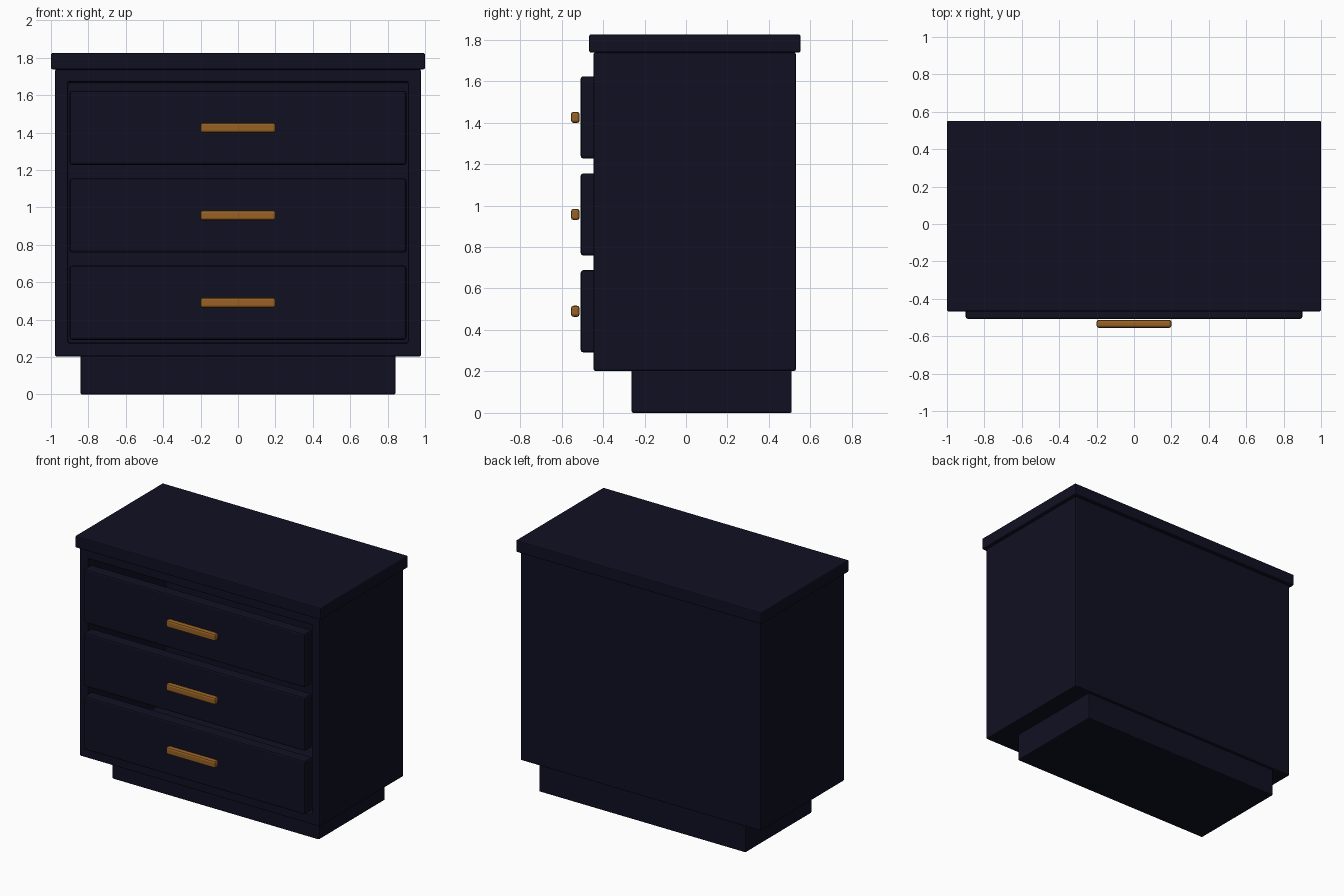
import bpy, bmesh
from mathutils import Vector

cube = bpy.data.objects.get("Cube")
if cube:
    bpy.data.objects.remove(cube, do_unlink=True)


def material(name, color):
    m = bpy.data.materials.new(name)
    m.use_nodes = True
    m.diffuse_color = (*color, 1)
    bsdf = next(n for n in m.node_tree.nodes if n.type == 'BSDF_PRINCIPLED')
    bsdf.inputs["Base Color"].default_value = (*color, 1)
    return m


navy = material("dark_navy", (0.005, 0.005, 0.016))
brass = material("warm_brass", (0.31, 0.12, 0.018))


def box(name, lo, hi, mat, bevel, segments=2, hollow=None):
    """Bevelled box between two corners; hollow = (x, z low, z high, back y) of a front opening."""
    lo, hi = Vector(lo), Vector(hi)
    bm = bmesh.new()
    bmesh.ops.create_cube(bm, size=1)
    for v in bm.verts:
        v.co = Vector((c + 0.5) * (b - a) + a for c, a, b in zip(v.co, lo, hi))
    if hollow:
        x, z0, z1, back = hollow
        bm.normal_update()
        front = min(bm.faces, key=lambda f: f.normal.y)
        # Frame around the opening, then push the opening inwards
        bmesh.ops.inset_region(bm, faces=[front], thickness=0.05)
        mid = (lo.z + hi.z) / 2
        for v in front.verts:
            v.co.x = x if v.co.x > 0 else -x
            v.co.z = z1 if v.co.z > mid else z0
        floor = bmesh.ops.extrude_discrete_faces(bm, faces=[front])["faces"][0]
        for v in floor.verts:
            v.co.y = back
    bmesh.ops.recalc_face_normals(bm, faces=bm.faces)
    mesh = bpy.data.meshes.new(name)
    bm.to_mesh(mesh)
    bm.free()
    mesh.materials.append(mat)
    obj = bpy.data.objects.new(name, mesh)
    bpy.context.collection.objects.link(obj)
    mod = obj.modifiers.new("Bevel", 'BEVEL')
    mod.width = bevel
    mod.segments = segments
    mod.limit_method = 'ANGLE'
    return obj


# Carcass: recessed plinth, hollow body and overhanging top
box("plinth", (-0.842, -0.262, 0), (0.842, 0.51, 0.215), navy, 0.008)
box("cabinet_body", (-0.978, -0.446, 0.203), (0.978, 0.53, 1.738), navy, 0.008,
    hollow=(0.91, 0.275, 1.67, 0.46))
box("top_board", (-1, -0.467, 1.738), (1, 0.552, 1.825), navy, 0.008)

# Three drawer fronts, each with a bar handle
for name, z in (("lower", 0.49), ("middle", 0.957), ("upper", 1.425)):
    box(name + "_drawer_front", (-0.9, -0.508, z - 0.198), (0.9, -0.42, z + 0.198), navy, 0.012)
    box(name + "_handle", (-0.201, -0.555, z - 0.027), (0.201, -0.513, z + 0.027), brass, 0.013)
